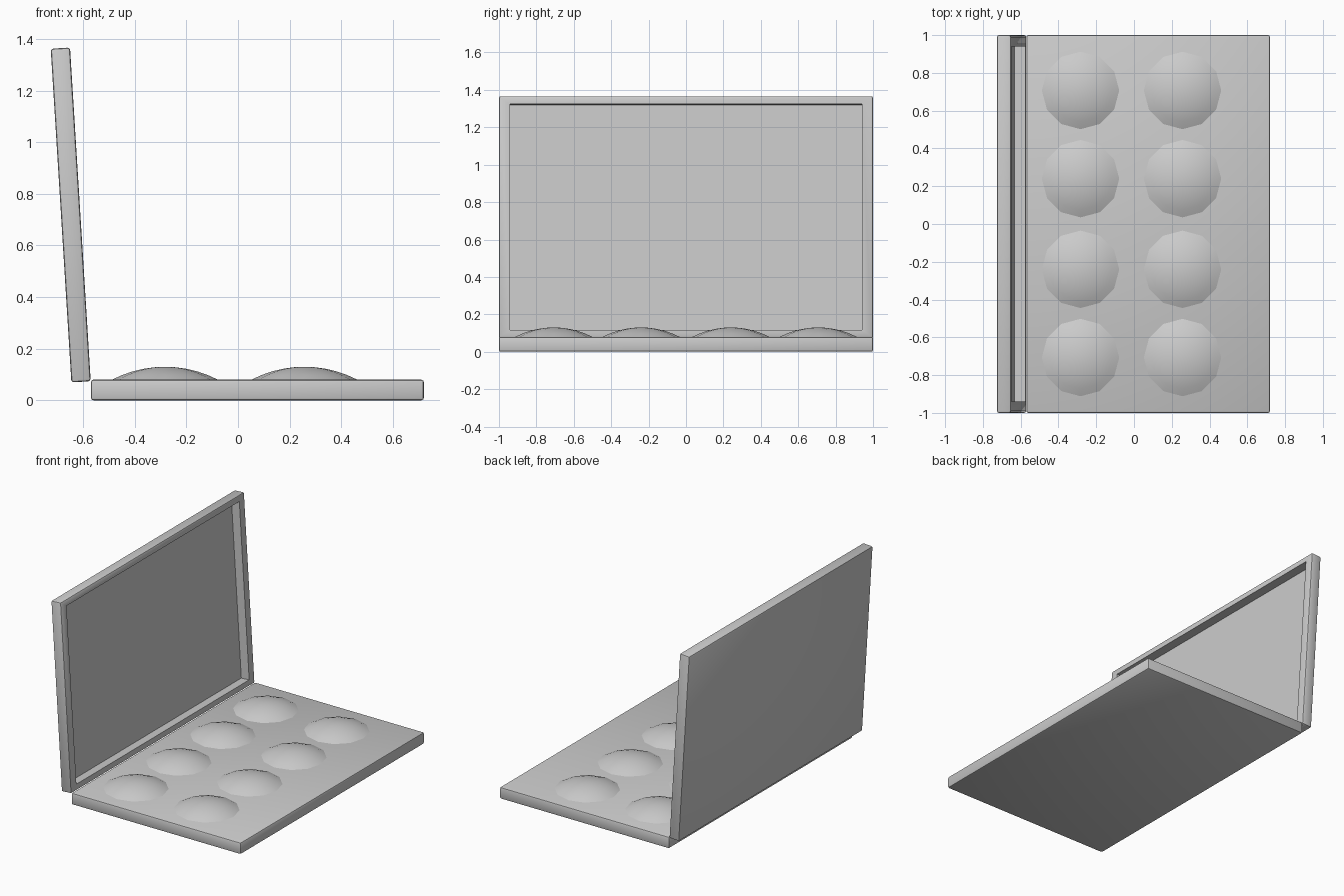
import bpy, bmesh, math
from mathutils import Matrix

if "Cube" in bpy.data.objects:
    bpy.data.objects.remove(bpy.data.objects["Cube"])

GREY = (0.6, 0.6, 0.6, 1)
mat = bpy.data.materials.new("plain grey")
mat.use_nodes = True
mat.diffuse_color = GREY
mat.node_tree.nodes["Principled BSDF"].inputs["Base Color"].default_value = GREY


def finish(bm, name, angle):
    bmesh.ops.recalc_face_normals(bm, faces=bm.faces)
    mesh = bpy.data.meshes.new(name)
    bm.to_mesh(mesh)
    bm.free()
    obj = bpy.data.objects.new(name, mesh)
    bpy.context.collection.objects.link(obj)
    mesh.materials.append(mat)
    bpy.ops.object.select_all(action='DESELECT')
    obj.select_set(True)
    bpy.context.view_layer.objects.active = obj
    bpy.ops.object.shade_smooth_by_angle(angle=math.radians(angle))
    return obj


def slab(sx, sy, sz):
    """Box with softly rounded edges, centred on the origin."""
    bm = bmesh.new()
    bmesh.ops.create_cube(bm, size=1, matrix=Matrix.Diagonal((sx, sy, sz, 1)))
    bmesh.ops.bevel(bm, geom=bm.edges[:], offset=0.01, segments=2,
                    profile=0.5, affect='EDGES')
    return bm


# Base tray
base = finish(slab(1.29, 2, 0.08), "base_tray", 40)
base.location = (0.075, 0, 0.04)

# Lid with a recessed inner panel, leaning slightly back
bm = slab(0.075, 2, 1.295)
inner = max(bm.faces, key=lambda f: f.calc_center_median().x + f.calc_area())
inner = max((f for f in bm.faces if f.normal.x > 0.99), key=lambda f: f.calc_area())
bmesh.ops.inset_region(bm, faces=[inner], thickness=0.035, use_even_offset=True)
for v in inner.verts:
    v.co.y = math.copysign(0.94, v.co.y)
    v.co.z = math.copysign(0.605, v.co.z)
ext = bmesh.ops.extrude_discrete_faces(bm, faces=[inner])
for v in ext["faces"][0].verts:
    v.co.x -= 0.06
lid = finish(bm, "lid", 40)
lid.location = (-0.648, 0, 0.718)
lid.rotation_euler.y = math.radians(-3.55)

# Eight shallow domed pans
RADIUS, RISE, SIDES, RINGS = 0.205, 0.05, 12, 5
BALL = (RADIUS ** 2 + RISE ** 2) / (2 * RISE)
SPREAD = math.asin(RADIUS / BALL)
for col, x in enumerate((-0.283, 0.257)):
    for row, y in enumerate((-0.707, -0.24, 0.24, 0.707)):
        bm = bmesh.new()
        profile = []
        for i in range(RINGS + 1):
            a = SPREAD * i / RINGS
            profile.append(bm.verts.new((BALL * math.sin(a), 0, BALL * (math.cos(a) - 1) + RISE)))
        edges = [bm.edges.new(pair) for pair in zip(profile, profile[1:])]
        bmesh.ops.spin(bm, geom=profile + edges, axis=(0, 0, 1), cent=(0, 0, 0),
                       angle=math.tau, steps=SIDES, use_merge=True)
        bmesh.ops.remove_doubles(bm, verts=bm.verts, dist=0.0005)
        dome = finish(bm, f"pan_{col + 1}_{row + 1}", 40)
        # Open caps: make sure they face upward
        if dome.data.polygons[0].normal.z < 0:
            dome.data.flip_normals()
        dome.location = (x, y, 0.08)
